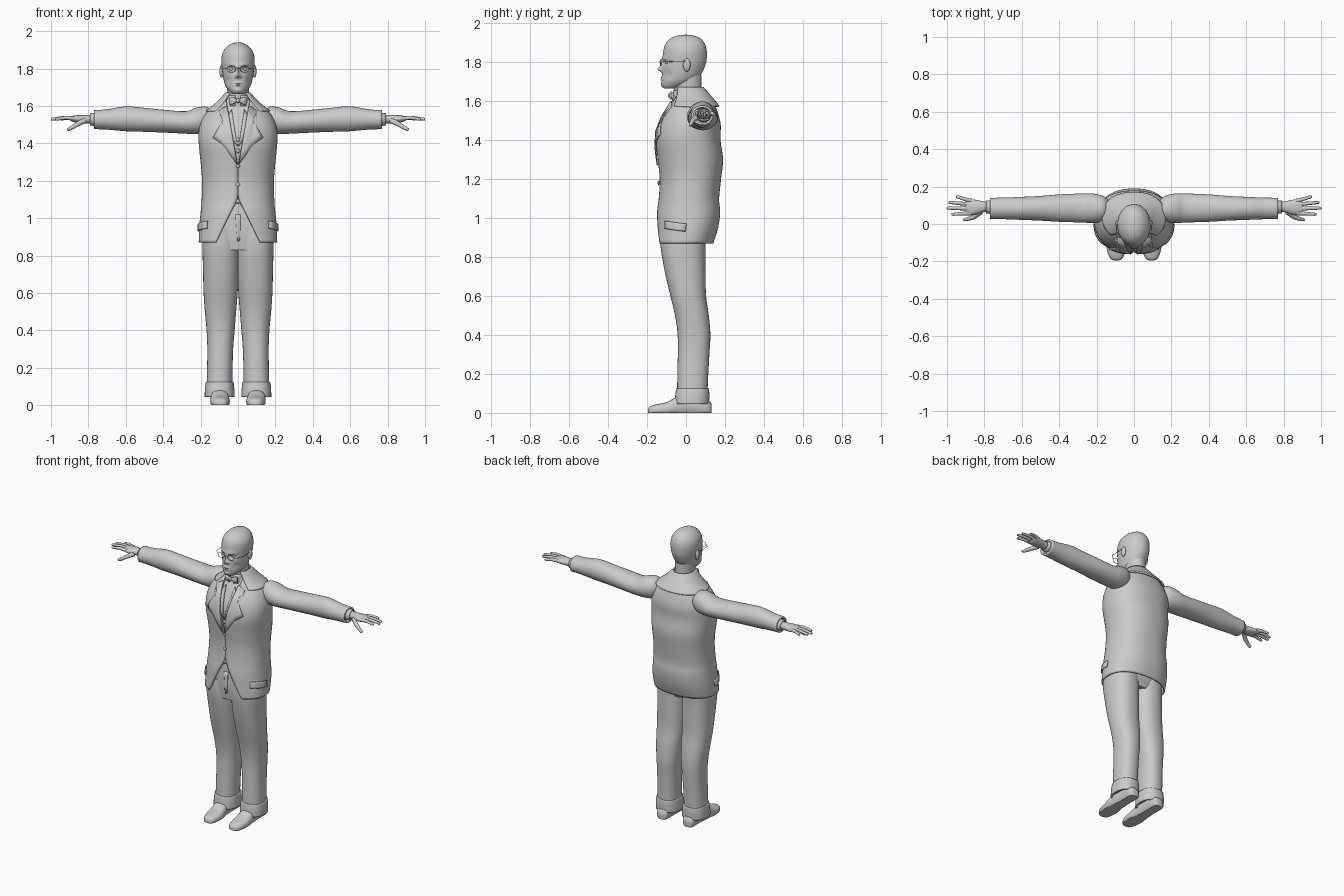
import bpy, bmesh
from math import sin, cos, pi, asin, exp
from mathutils import Vector

if "Cube" in bpy.data.objects:
    bpy.data.objects.remove(bpy.data.objects["Cube"])

GREY = (0.6, 0.6, 0.6, 1)
grey = bpy.data.materials.new("plain_grey")
grey.use_nodes = True
grey.diffuse_color = GREY
grey.node_tree.nodes["Principled BSDF"].inputs["Base Color"].default_value = GREY
SIDES = (("left", 1), ("right", -1))


def finish(name, bm, thick=0, offset=-1):
    bmesh.ops.recalc_face_normals(bm, faces=bm.faces)
    mesh = bpy.data.meshes.new(name)
    bm.to_mesh(mesh)
    bm.free()
    obj = bpy.data.objects.new(name, mesh)
    bpy.context.collection.objects.link(obj)
    mesh.materials.append(grey)
    if thick:
        mod = obj.modifiers.new("thickness", "SOLIDIFY")
        mod.thickness, mod.offset = thick, offset
    bpy.ops.object.select_all(action="DESELECT")
    obj.select_set(True)
    bpy.context.view_layer.objects.active = obj
    bpy.ops.object.shade_smooth_by_angle(angle=0.7)
    return obj


def smooth(rows, steps=4):
    """Catmull-Rom rows between the given ones."""
    out = []
    for i in range(len(rows) - 1):
        four = [rows[max(i - 1, 0)], rows[i], rows[i + 1], rows[min(i + 2, len(rows) - 1)]]
        for k in range(steps):
            t = k / steps
            out.append([b + t / 2 * (c - a + t * (2*a - 5*b + 4*c - d + t * (3*(b - c) + d - a)))
                        for a, b, c, d in zip(*four)])
    return out + [list(rows[-1])]


def power(v, n):
    return (1 if v >= 0 else -1) * abs(v) ** (2 / n)


def oval(row, th, n, grow=0):
    t, a0, a1, b0, b1 = row
    return (t, (a0 + a1) / 2 + ((a1 - a0) / 2 + grow) * power(sin(th), n),
            (b0 + b1) / 2 - ((b1 - b0) / 2 + grow) * power(cos(th), n))


def upright(t, a, b):
    return (a, b, t)


def sym(rows):
    return [(z, -h, h, y0, y1) for z, h, y0, y1 in rows]


def loft(name, rows, place=upright, n=2.0, segs=48, steps=4, gap=None, caps=True, thick=0, warp=None):
    """Skin oval sections; gap gives the half angle left open at the front."""
    bm = bmesh.new()
    rings = []
    for row in smooth(rows, steps):
        g = gap(row) if gap else 0
        count = segs + 1 if gap else segs
        ring = [Vector(place(*oval(row, g + (2*pi - 2*g) * i / segs, n))) for i in range(count)]
        rings.append([bm.verts.new(warp(p) if warp else p) for p in ring])
    for lo, hi in zip(rings, rings[1:]):
        for i in range(segs):
            j = (i + 1) % len(lo)
            bm.faces.new((lo[i], lo[j], hi[j], hi[i]))
    if caps and not gap:
        bm.faces.new(rings[0])
        bm.faces.new(rings[-1])
    return finish(name, bm, thick)


def tube(name, points, radius, tip=1.0, closed=False):
    curve = bpy.data.curves.new(name, "CURVE")
    curve.dimensions = "3D"
    curve.bevel_depth, curve.bevel_resolution, curve.use_fill_caps = radius, 3, True
    line = curve.splines.new("POLY")
    line.points.add(len(points) - 1)
    for i, (p, q) in enumerate(zip(line.points, points)):
        p.co = (*q, 1)
        p.radius = 1 + (tip - 1) * i / (len(points) - 1)
    line.use_cyclic_u = closed
    obj = bpy.data.objects.new(name, curve)
    bpy.context.collection.objects.link(obj)
    curve.materials.append(grey)
    bpy.ops.object.select_all(action="DESELECT")
    obj.select_set(True)
    bpy.context.view_layer.objects.active = obj
    bpy.ops.object.convert(target="MESH")
    bpy.ops.object.shade_smooth_by_angle(angle=0.9)


def ball(name, centre, size):
    bm = bmesh.new()
    bmesh.ops.create_uvsphere(bm, u_segments=16, v_segments=10, radius=1)
    for v in bm.verts:
        v.co = [c + k * s for c, k, s in zip(centre, v.co, size)]
    finish(name, bm)


# Coat body, open in a V at the chest and cut away below the waist
FULL = 2.3
COAT = sym([(0.87, .21, -.155, .14), (0.95, .208, -.153, .165), (1.03, .2, -.15, .175),
            (1.1, .194, -.14, .17), (1.2, .192, -.135, .18), (1.3, .2, -.145, .19),
            (1.4, .21, -.155, .177), (1.48, .208, -.14, .178), (1.55, .18, -.105, .16),
            (1.6, .13, -.075, .14), (1.65, .07, -.06, .1)])
COAT_ROWS = smooth(COAT)


def coat_gap(row):
    z = row[0]
    x = max(.001, (z - 1.28) * .19, (1.11 - z) * .5)
    return asin(min(.9, x / row[2]) ** (FULL / 2))


def coat_row(z):
    for lo, hi in zip(COAT_ROWS, COAT_ROWS[1:]):
        if z <= hi[0]:
            f = (z - lo[0]) / (hi[0] - lo[0])
            return [a + f * (b - a) for a, b in zip(lo, hi)]
    return COAT_ROWS[-1]


def plate(name, outline, grow, side=1, polar=False):
    """Thin panel wrapped on the coat; outline is (x or angle, z)."""
    bm = bmesh.new()
    bm.faces.new([bm.verts.new((x, 0, z)) for x, z in outline])
    bmesh.ops.triangulate(bm, faces=bm.faces)
    bmesh.ops.subdivide_edges(bm, edges=bm.edges, cuts=3, use_grid_fill=True)
    for v in bm.verts:
        row = coat_row(v.co.z)
        th = v.co.x if polar else asin(power(min(1, abs(v.co.x) / row[2]), 4 / FULL)) * (1 if v.co.x >= 0 else -1)
        z, x, y = oval(row, th, FULL, grow)
        v.co = (side * x, y, z)
    finish(name, bm, .007, 0)


loft("coat_body", COAT, n=FULL, segs=72, gap=coat_gap, thick=.01)
loft("waistcoat", [(z, a + .014, b - .014, y0 + .014, y1 - .014) for z, a, b, y0, y1 in COAT[3:]], n=FULL)
loft("coat_collar", sym([(1.575, .172, -.095, .172), (1.62, .115, -.075, .135), (1.672, .066, -.06, .09)]),
     n=2.2, gap=lambda row: .75, thick=.01)
for word, s in SIDES:
    plate(word + "_lapel", [(.055, 1.6), (.1, 1.575), (.078, 1.525), (.13, 1.43), (.08, 1.395), (.003, 1.285)], .006, s)
    plate(word + "_waistcoat_lapel", [(.035, 1.58), (.055, 1.55), (.035, 1.43), (.002, 1.38)], -.008, s)
    plate(word + "_waistcoat_point", [(0, 1.13), (.1, 1.13), (.085, 1.06), (.045, 1.035), (0, 1.09)], -.012, s)
    plate(word + "_pocket_flap", [(.85, .985), (1.55, .97), (1.55, .93), (.85, .945)], .005, s, True)
for i, (z, y) in enumerate([(1.18, -.14), (1.28, -.146), (1.36, -.142), (1.42, -.138), (1.09, -.136)]):
    ball("button_%d" % i, (0, y, z), (.011, .006, .011))

# Neck, shirt collar and bow tie
loft("neck", sym([(1.58, .062, -.06, .085), (1.65, .058, -.062, .08), (1.73, .06, -.065, .08)]))
loft("shirt_collar", sym([(1.6, .068, -.075, .09), (1.655, .062, -.068, .084)]), gap=lambda row: .25, thick=.006)
ball("tie_knot", (0, -.082, 1.628), (.011, .01, .012))
for word, s in SIDES:
    loft(word + "_bow", [(.005, 1.622, 1.634, -.086, -.074), (.03, 1.608, 1.648, -.086, -.07),
                         (.045, 1.61, 1.646, -.076, -.064)], lambda t, a, b: (s * t, b, a), segs=16)

# Head with a sculpted face: (x, z, reach in x, reach in z, push along y)
FACE = [(.034, 1.797, .017, .011, .012), (.03, 1.82, .026, .009, -.006), (0, 1.79, .009, .024, -.014),
        (0, 1.762, .012, .011, -.022), (.013, 1.756, .007, .008, -.007), (0, 1.722, .022, .005, -.007),
        (0, 1.71, .02, .004, -.006), (0, 1.682, .02, .012, -.005), (.055, 1.735, .014, .02, .006)]


def face(p):
    if p.y < 0:
        push = sum(d * exp(-((abs(p.x) - x) / rx) ** 2 - ((p.z - z) / rz) ** 2) for x, z, rx, rz, d in FACE)
        p.y += push * min(1, -p.y / .06)
    return p


loft("head", sym([(1.664, .028, -.112, -.05), (1.678, .046, -.122, .0), (1.7, .063, -.125, .045),
                  (1.725, .073, -.123, .07), (1.76, .081, -.122, .09), (1.8, .086, -.12, .104),
                  (1.85, .089, -.117, .107), (1.89, .08, -.107, .098), (1.92, .056, -.08, .075),
                  (1.936, .028, -.045, .04), (1.94, .004, -.006, .004)]), segs=96, steps=8, warp=face)
for word, s in SIDES:
    ball(word + "_eye", (s * .034, -.094, 1.796), (.014, .012, .009))
    ball(word + "_ear", (s * .088, .004, 1.785), (.011, .019, .034))
    rim = [(s * .036 + .023 * cos(k * pi / 8), -.128, 1.797 + .017 * sin(k * pi / 8)) for k in range(16)]
    tube(word + "_lens_rim", rim, .0016, closed=True)
    tube(word + "_temple", [(s * .059, -.128, 1.8), (s * .09, -.1, 1.802), (s * .095, .005, 1.805)], .0016)
tube("glasses_bridge", [(-.014, -.128, 1.8), (0, -.138, 1.804), (.014, -.128, 1.8)], .0016)

# Arms and hands
SLEEVE = [(.13, 1.5, 1.56, .05, .12), (.165, 1.46, 1.595, .015, .15), (.22, 1.45, 1.592, .006, .163),
          (.28, 1.452, 1.572, .008, .163), (.4, 1.458, 1.58, .012, .158), (.5, 1.462, 1.59, .018, .15),
          (.6, 1.465, 1.598, .022, .145), (.7, 1.474, 1.582, .026, .141), (.77, 1.476, 1.578, .028, .14)]
FINGERS = {"index": (.058, .052, .975), "middle": (.082, .085, 1.0),
           "ring": (.105, .115, .99), "little": (.124, .145, .95)}
for word, s in SIDES:
    def along(t, a, b):
        return (s * t, b, a)
    loft(word + "_sleeve", SLEEVE, along, caps=False, thick=.012)
    loft(word + "_shirt_cuff", [(.7, 1.49, 1.565, .05, .13), (.79, 1.495, 1.562, .056, .126)], along, caps=False, thick=.006)
    loft(word + "_palm", [(.74, 1.505, 1.552, .066, .118), (.8, 1.506, 1.552, .064, .12), (.84, 1.508, 1.552, .052, .128),
                          (.88, 1.514, 1.548, .048, .133), (.9, 1.524, 1.542, .056, .125)], along, segs=24)
    for finger, (y0, y1, tip) in FINGERS.items():
        mid = (.87 + tip) / 2
        tube(word + "_" + finger + "_finger", [(s * .87, y0, 1.533), (s * mid, (y0 + y1) / 2, 1.537),
             (s * (tip - .008), y1, 1.53), (s * tip, y1, 1.528)], .0115, .55)
    tube(word + "_thumb", [(s * .82, .065, 1.522), (s * .86, .035, 1.502), (s * .895, .025, 1.48), (s * .91, .022, 1.472)], .015, .5)

# Trousers
loft("trouser_seat", sym([(.83, .17, -.118, .08), (.92, .188, -.128, .11), (1.03, .18, -.125, .12), (1.12, .17, -.115, .12)]), n=2.5)
plate("trouser_fly", [(-.016, 1.02), (.016, 1.02), (.012, .88), (-.004, .875)], -.024)
LEG = [(.06, .03, .168, -.045, .11), (.15, .03, .166, -.045, .112), (.3, .026, .164, -.042, .12),
       (.4, .018, .168, -.043, .125), (.5, .01, .177, -.056, .117), (.6, .002, .184, -.08, .103),
       (.72, -.004, .187, -.108, .1), (.85, -.006, .19, -.13, .1), (.95, .0, .188, -.13, .11)]
for word, s in SIDES:
    def mirrored(t, a, b):
        return (s * a, b, t)
    loft(word + "_trouser_leg", LEG, mirrored, n=2.3)
    loft(word + "_trouser_cuff", [(.045, .018, .178, -.058, .118), (.09, .02, .177, -.055, .12), (.125, .024, .172, -.05, .118)],
         mirrored, n=2.3, thick=.012, caps=False)

    # Shoes, flat on the ground
    def lengthwise(t, a, b):
        return (s * a, t, max(0, b))
    loft(word + "_shoe", [(-.195, .082, .106, .0, .02), (-.185, .062, .126, -.012, .034), (-.15, .048, .142, -.014, .044),
                          (-.1, .044, .148, -.014, .055), (-.04, .052, .145, -.014, .085), (.04, .056, .138, -.014, .1),
                          (.1, .056, .138, -.014, .08), (.125, .066, .128, -.008, .055), (.132, .085, .11, .004, .04)],
         lengthwise, n=2.4, segs=32)
